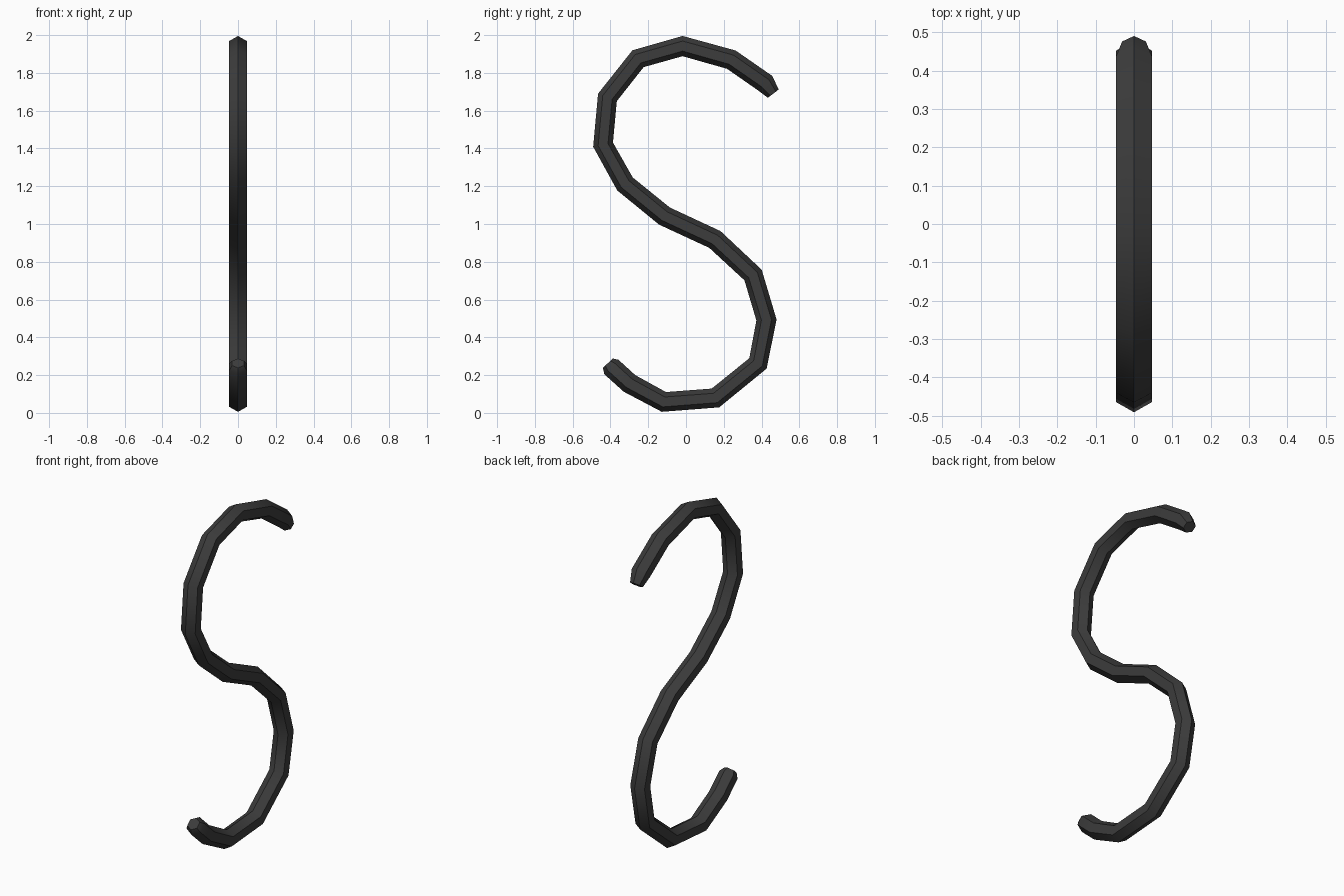
import bpy
import bmesh
import math
from mathutils import Vector

cube = bpy.data.objects.get("Cube")
if cube:
    bpy.data.objects.remove(cube, do_unlink=True)

SIDES = 6
RADIUS = 0.0535
TIP_RADIUS = 0.036

# Centre line of the hook in the y-z plane, from upper tip to lower tip
path = [Vector((0, y, z)) for y, z in (
    (0.462, 1.69), (0.42, 1.745), (0.24, 1.87), (-0.018, 1.942),
    (-0.254, 1.875), (-0.416, 1.67), (-0.439, 1.42), (-0.323, 1.212),
    (-0.114, 1.042), (0.153, 0.918), (0.355, 0.73), (0.426, 0.492),
    (0.381, 0.262), (0.156, 0.079), (-0.117, 0.058), (-0.299, 0.156),
    (-0.395, 0.243), (-0.414, 0.263))]

# Dark metal
metal = bpy.data.materials.new("dark_metal")
metal.use_nodes = True
colour = (0.045, 0.045, 0.045, 1)
metal.diffuse_color = colour
metal.node_tree.nodes["Principled BSDF"].inputs["Base Color"].default_value = colour


def make_ring(bm, i):
    """Hexagonal ring mitred between the neighbouring segments."""
    last = len(path) - 1
    before = (path[i] - path[max(i - 1, 0)]).normalized()
    after = (path[min(i + 1, last)] - path[i]).normalized()
    tangent = (before + after).normalized()
    normal = Vector((0, -tangent.z, tangent.y))
    r = TIP_RADIUS if i in (0, last) else RADIUS
    verts = []
    for k in range(SIDES):
        a = math.tau * k / SIDES
        offset = normal * math.cos(a) * r + Vector((math.sin(a) * r, 0, 0))
        verts.append(bm.verts.new(path[i] + offset))
    return verts


# Hook body: hexagonal bar with tapered, closed tips
bm = bmesh.new()
rings = [make_ring(bm, i) for i in range(len(path))]
for a, b in zip(rings, rings[1:]):
    for k in range(SIDES):
        n = (k + 1) % SIDES
        bm.faces.new((a[k], a[n], b[n], b[k]))
bm.faces.new(rings[0])
bm.faces.new(rings[-1])
bmesh.ops.recalc_face_normals(bm, faces=bm.faces)

mesh = bpy.data.meshes.new("s_hook")
bm.to_mesh(mesh)
bm.free()
mesh.materials.append(metal)
hook = bpy.data.objects.new("s_hook", mesh)
bpy.context.collection.objects.link(hook)

# Smooth along the bend, sharp along the bar's edges
bpy.ops.object.select_all(action='DESELECT')
hook.select_set(True)
bpy.context.view_layer.objects.active = hook
bpy.ops.object.shade_smooth_by_angle(angle=math.radians(42))
